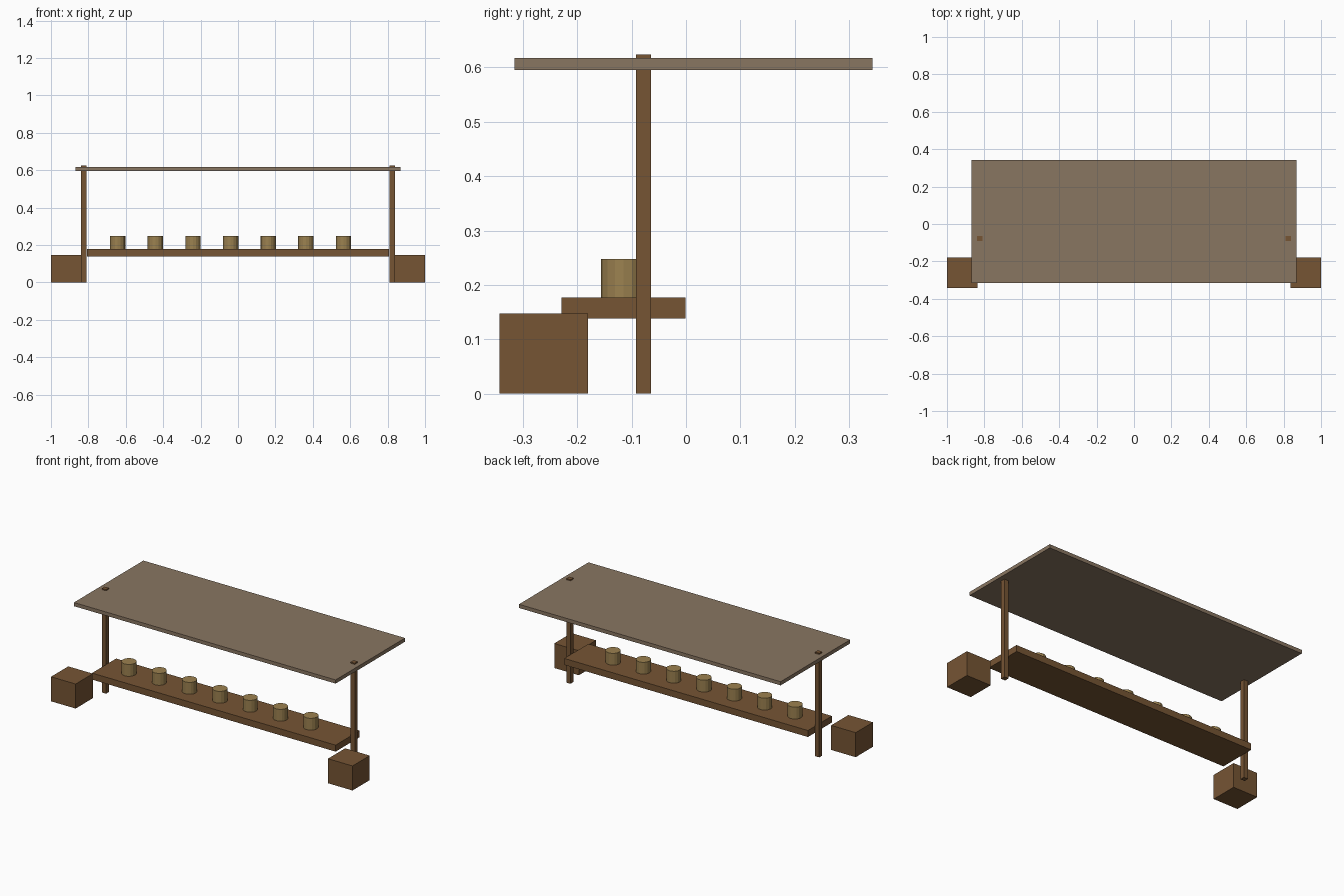
import bpy

if "Cube" in bpy.data.objects:
    bpy.data.objects.remove(bpy.data.objects["Cube"])


def material(name, rgb):
    m = bpy.data.materials.new(name)
    m.diffuse_color = (*rgb, 1)
    m.use_nodes = True
    m.node_tree.nodes["Principled BSDF"].inputs["Base Color"].default_value = m.diffuse_color
    return m


wood = material("wood", (0.18, 0.09, 0.034))
canvas = material("weathered_board", (0.25, 0.18, 0.12))
straw = material("straw", (0.33, 0.22, 0.08))


def box(name, x, y, z, mat):
    """Box from (min, max) extents on each axis."""
    bpy.ops.mesh.primitive_cube_add(size=1, location=[sum(r) / 2 for r in (x, y, z)])
    o = bpy.context.object
    o.name = name
    o.scale = [r[1] - r[0] for r in (x, y, z)]
    bpy.ops.object.transform_apply(location=False, rotation=False, scale=True)
    o.data.materials.append(mat)
    return o


# Counter and roof
box("counter", (-0.808, 0.808), (-0.229, -0.001), (0.138, 0.177), wood)
box("roof", (-0.868, 0.868), (-0.315, 0.343), (0.595, 0.617), canvas)

# Posts and crates on each side
for side, s in (("left", -1), ("right", 1)):
    box(side + "_post", sorted((s * 0.811, s * 0.839)), (-0.092, -0.064), (0, 0.624), wood)
    box(side + "_crate", sorted((s * 0.837, s * 1.0)), (-0.343, -0.18), (0, 0.147), wood)

# Row of jars on the counter
for i in range(7):
    bpy.ops.mesh.primitive_cylinder_add(
        vertices=16, radius=0.041, depth=0.071,
        location=(-0.643 + i * 0.2012, -0.115, 0.2125))
    jar = bpy.context.object
    jar.name = f"jar_{i + 1}"
    jar.data.materials.append(straw)
